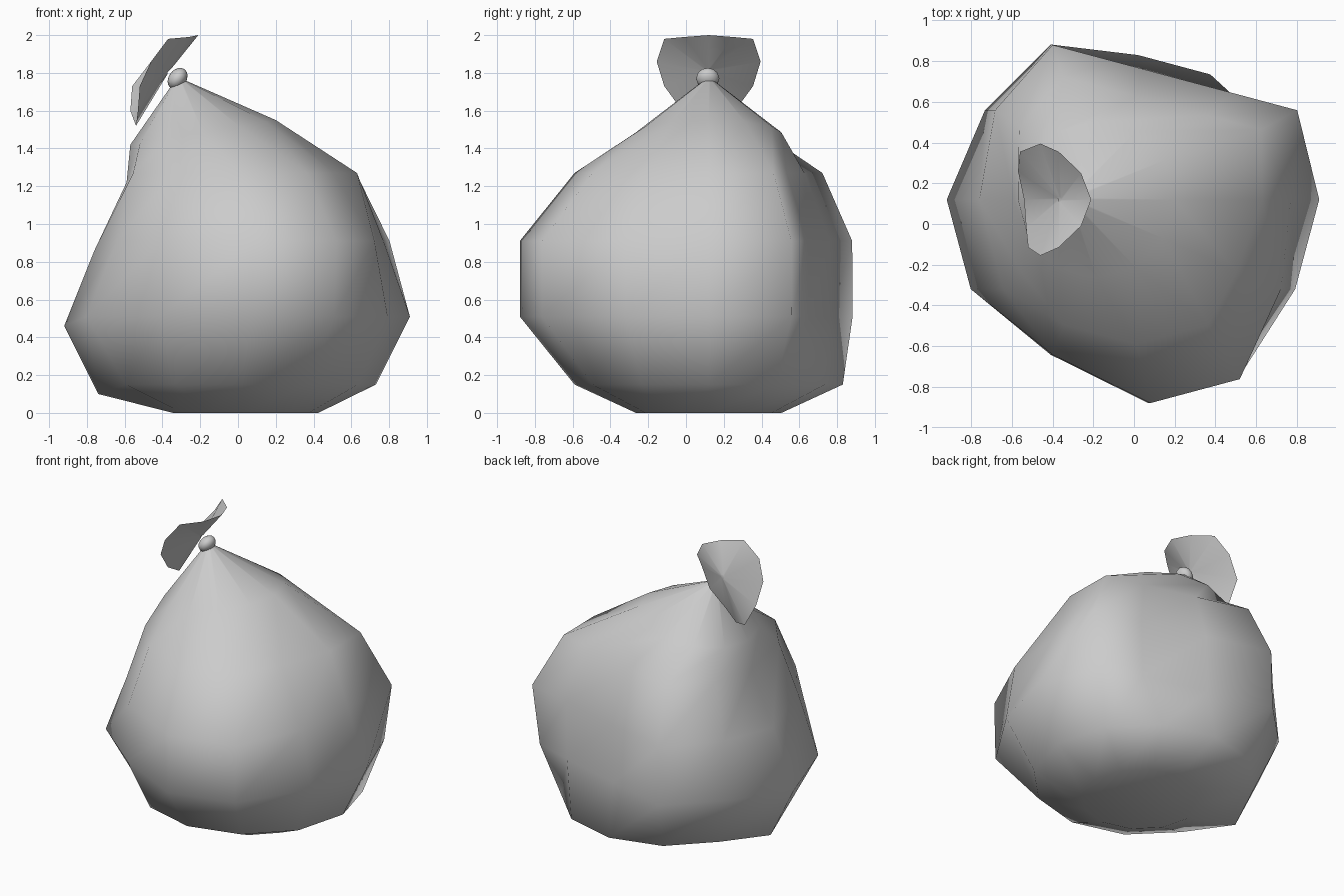
import bpy, math

if "Cube" in bpy.data.objects:
    bpy.data.objects.remove(bpy.data.objects["Cube"])

N = 12      # sides of the sack
CY = 0.12   # sack axis in y


def make_object(name, verts, faces):
    mesh = bpy.data.meshes.new(name)
    mesh.from_pydata(verts, [], faces)
    mesh.update()
    for p in mesh.polygons:
        p.use_smooth = True
    ob = bpy.data.objects.new(name, mesh)
    bpy.context.collection.objects.link(ob)
    return ob


# Sack profile: height, centre x, radius
rings = [(0.0, 0.04, 0.385), (0.15, 0.02, 0.71), (0.51, 0.03, 0.88),
         (0.91, 0.04, 0.88), (1.27, 0.01, 0.71), (1.485, -0.185, 0.385),
         (1.765, -0.31, 0.02)]
# Flattened back: y limit at x = 0 for the rings it cuts
back_limit = {2: 0.773, 3: 0.773, 4: 0.63}
# Sideways pushes and bulges: (ring, side) -> dx
push_x = {(1, 6): -0.05, (2, 1): -0.05, (2, 6): -0.07, (2, 7): -0.07,
          (3, 0): -0.15, (3, 5): 0.04, (3, 6): 0.08, (3, 7): 0.08,
          (3, 11): -0.08, (4, 0): -0.09, (4, 5): 0.04, (4, 6): 0.11,
          (4, 7): 0.05, (4, 11): -0.12}


def sack_point(r, i):
    z, cx, rad = rings[r]
    a = math.tau * i / N
    x = cx + rad * math.cos(a) + push_x.get((r, i), 0)
    y = CY + rad * math.sin(a)
    if r in back_limit:
        y = min(y, back_limit[r] - 0.267 * x)
    if r in (2, 3) and i in (9, 10):      # front bulge
        x, y = x + 0.04, y - 0.12
    if r == 5:                            # neck ring leans left
        z += 0.065 * math.cos(a)
    elif 0 < r < 5 and i == 6:            # left side sags
        z -= 0.05
    return (x, y, z)


# Bag body: stacked rings, flat base, open pleated neck under the knot
verts = [sack_point(r, i) for r in range(len(rings)) for i in range(N)]
faces = [tuple(reversed(range(N)))]
for r in range(len(rings) - 1):
    for i in range(N):
        a, b = r * N + i, r * N + (i + 1) % N
        faces.append((a, b, b + N, a + N))
make_object("bag_body", verts, faces)

# Tied knot: a slightly flattened ball tilted along the neck
bpy.ops.mesh.primitive_uv_sphere_add(segments=12, ring_count=8, radius=0.062,
                                     location=(-0.32, 0.115, 1.77),
                                     rotation=(0, math.radians(-52), 0))
knot = bpy.context.object
knot.name = "knot"
knot.scale = (1, 1, 0.75)
bpy.ops.object.shade_smooth()

# Flared bag mouth: open cone, one half of the rim mirrored and slightly twisted
half = [(-0.21, 0.0, 2.0), (-0.26, 0.13, 1.99), (-0.37, 0.235, 1.98),
        (-0.46, 0.275, 1.86), (-0.56, 0.235, 1.73), (-0.57, 0.14, 1.60),
        (-0.54, 0.0, 1.52)]
rim = [(x, CY + w, z) for x, w, z in half]
rim += [(x + (0.04 if z < 1.8 else 0), CY - w, z) for x, w, z in half[-2:0:-1]]
# small throat ring where the mouth gathers into the knot
throat = [(-0.367 + (x + 0.42) * 0.06, CY + (y - CY) * 0.06,
           1.807 + (z - 1.77) * 0.06) for x, y, z in rim]
k = len(rim)
cone = [((i + 1) % k, i, k + i, k + (i + 1) % k) for i in range(k)]
make_object("bag_mouth", rim + throat,
            cone + [tuple(reversed(range(k, 2 * k)))])
